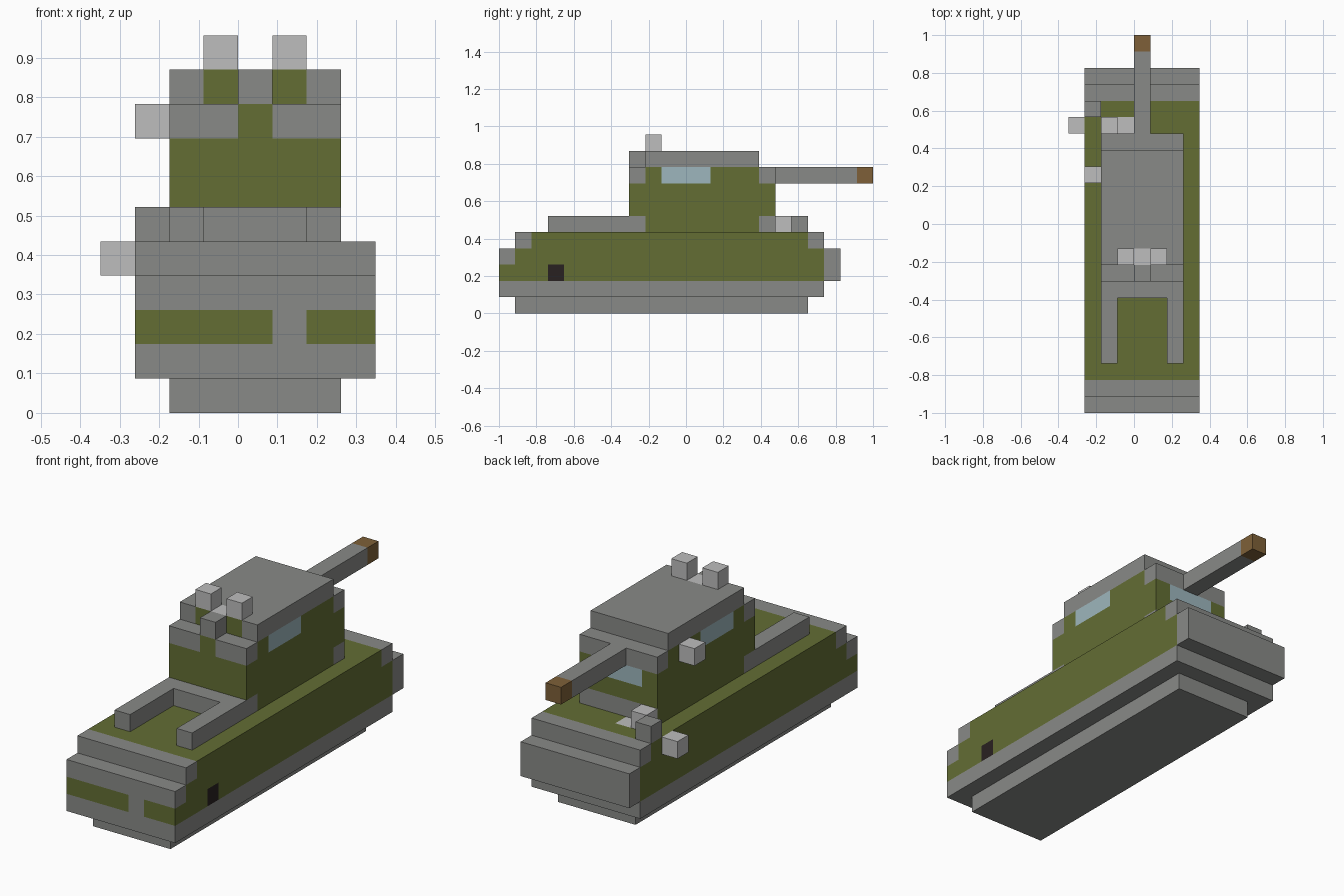
import bpy, bmesh
from math import floor
from mathutils import Vector, Matrix

old = bpy.data.objects.get("Cube")
if old:
    bpy.data.objects.remove(old, do_unlink=True)

CELL = 2 / 23  # edge of one block

# Colours
PALETTE = {
    "grey": (0.25, 0.255, 0.245),
    "olive": (0.125, 0.155, 0.034),
    "light_grey": (0.51, 0.51, 0.51),
    "glass_blue": (0.34, 0.47, 0.51),
    "brown": (0.21, 0.118, 0.04),
    "near_black": (0.022, 0.015, 0.015),
}
NAMES = list(PALETTE)
MATERIALS = []
for name, rgb in PALETTE.items():
    mat = bpy.data.materials.new(name)
    mat.use_nodes = True
    mat.diffuse_color = (*rgb, 1)
    shader = next(n for n in mat.node_tree.nodes if n.type == "BSDF_PRINCIPLED")
    shader.inputs["Base Color"].default_value = (*rgb, 1)
    shader.inputs["Roughness"].default_value = 0.9
    MATERIALS.append(mat)


def block(name, low, high, paint):
    """Box between two block corners; paint is a colour or a rule by cell and normal."""
    low, high = Vector(low), Vector(high)
    bm = bmesh.new()
    bmesh.ops.create_cube(bm, size=1)
    bmesh.ops.scale(bm, vec=high - low, verts=bm.verts)
    bmesh.ops.translate(bm, vec=(low + high) / 2, verts=bm.verts)
    mesh = bpy.data.meshes.new(name)
    if callable(paint):
        for axis in range(3):
            normal = Vector([float(a == axis) for a in range(3)])
            for cut in range(int(low[axis]) + 1, int(high[axis])):
                bmesh.ops.bisect_plane(bm, geom=bm.verts[:] + bm.edges[:] + bm.faces[:],
                                       plane_co=normal * cut, plane_no=normal)
        bm.normal_update()
        rule, used = paint, NAMES
        for face in bm.faces:
            inside = face.calc_center_median() - face.normal * 0.5
            cell = [floor(c) for c in inside]
            face.material_index = NAMES.index(rule(*cell, face.normal))
    else:
        used = [paint]
    for colour in used:
        mesh.materials.append(MATERIALS[NAMES.index(colour)])
    # Block units to model units, centred on the ground
    bmesh.ops.transform(bm, matrix=Matrix.Scale(CELL, 4) @ Matrix.Translation((-4, -11.5, 0)),
                        verts=bm.verts)
    bm.to_mesh(mesh)
    bm.free()
    obj = bpy.data.objects.new(name, mesh)
    bpy.context.scene.collection.objects.link(obj)
    return obj


def cube(name, i, j, k, colour):
    return block(name, (i, j, k), (i + 1, j + 1, k + 1), colour)


# Painting rules
def paint_hull(i, j, k, n):
    if j == 0 and (k == 3 or i == 5):
        return "grey"
    if (i, j, k) == (7, 3, 2):
        return "near_black"
    return "olive"


def paint_deck(i, j, k, n):
    if j in (1, 19):
        return "grey"
    return "light_grey" if (i, j) == (3, 17) else "olive"


def paint_turret(i, j, k, n):
    if k == 8:
        if j == 16 or (j == 8 and i != 4):
            return "grey"
        if i in (2, 6) and 10 <= j <= 12:
            return "glass_blue"
    if k == 7 and j == 16 and 3 <= i <= 5:
        return "glass_blue"
    if k == 5 and (j == 8 or (j == 16 and i > 2)):
        return "grey"
    return "olive"


def paint_roof(i, j, k, n):
    if j == 9 and n.z > 0.5 and i == 4:
        return "light_grey"
    if j == 9 and n.y < -0.5 and i in (3, 5):
        return "olive"
    return "grey"


# Hull
block("belly", (2, 1, 0), (7, 19, 1), "grey")
block("skirt", (1, 0, 1), (8, 20, 2), "grey")
block("hull", (1, 0, 2), (8, 20, 4), paint_hull)
block("deck", (1, 1, 4), (8, 20, 5), paint_deck)
block("rear_bumper", (1, 20, 2), (8, 21, 4), "grey")

# Front deck rails
for side, i in (("right", 2), ("left", 6)):
    block(side + "_rail", (i, 3, 5), (i + 1, 7, 6), "grey")
block("rail_crossbar", (2, 7, 5), (7, 8, 6), "grey")

# Turret and roof
block("turret", (2, 8, 5), (7, 17, 9), paint_turret)
block("roof", (2, 9, 9), (7, 16, 10), paint_roof)
cube("roof_front_step", 4, 8, 9, "grey")
for side, i in (("right", 3), ("left", 5)):
    cube(side + "_roof_lamp", i, 9, 10, "light_grey")

# Gun
block("gun_barrel", (4, 17, 8), (5, 22, 9), "grey")
cube("gun_muzzle", 4, 22, 8, "brown")

# Fittings on the right side
cube("turret_side_lamp", 1, 14, 8, "light_grey")
cube("hull_side_lamp", 0, 17, 4, "light_grey")
cube("deck_lamp", 2, 17, 5, "light_grey")
cube("deck_box", 1, 18, 5, "grey")
